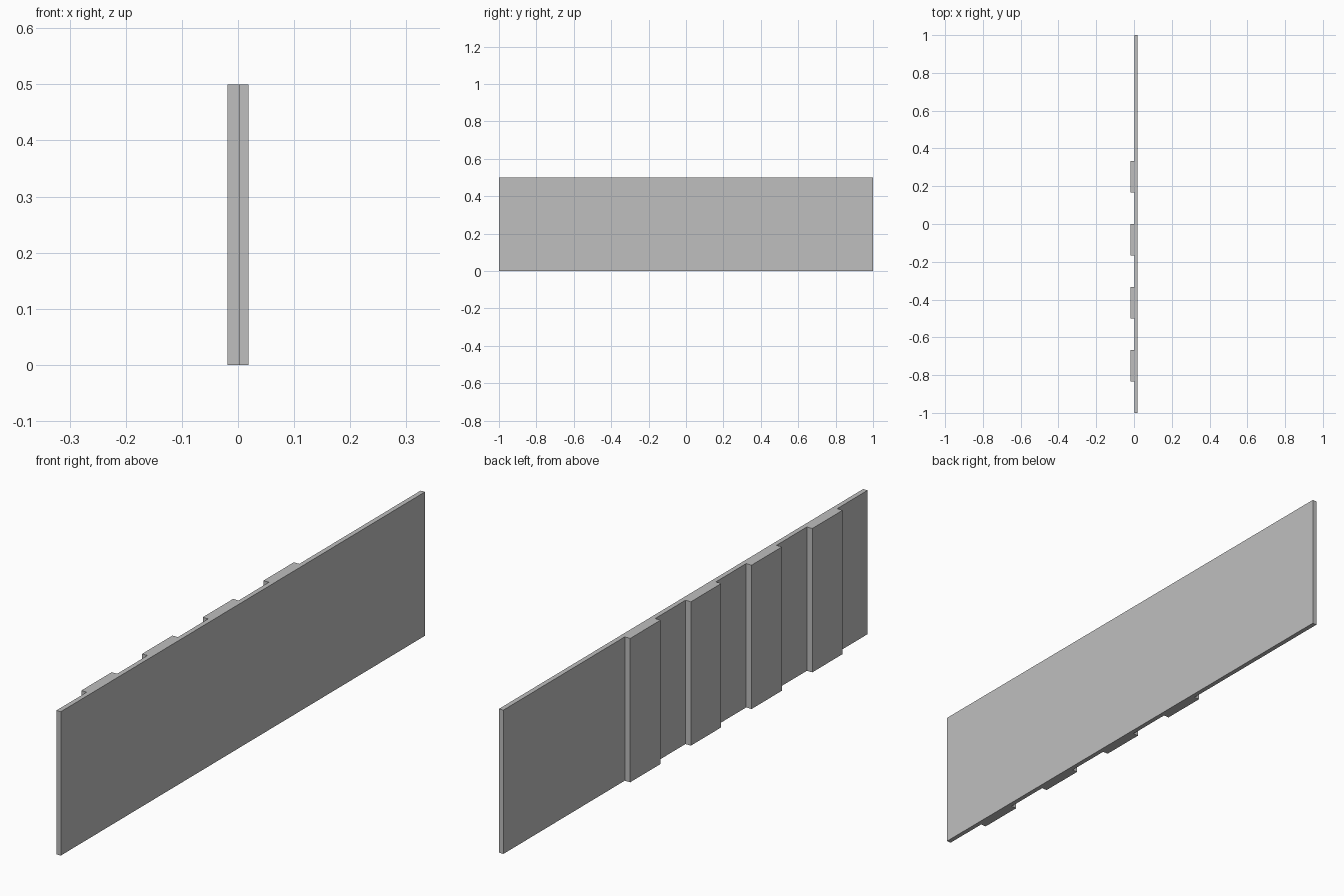
import bpy

if "Cube" in bpy.data.objects:
    bpy.data.objects.remove(bpy.data.objects["Cube"], do_unlink=True)

LENGTH, HEIGHT = 2.0, 0.5
PANEL_T, RIB_T = 1 / 60, 1 / 48
HALF = (PANEL_T + RIB_T) / 2
SEAM = HALF - PANEL_T
PITCH = LENGTH / 6

grey = bpy.data.materials.new("light_grey")
grey.use_nodes = True
colour = (0.52, 0.52, 0.52, 1)
grey.diffuse_color = colour
grey.node_tree.nodes["Principled BSDF"].inputs["Base Color"].default_value = colour


def profile_prism(name, outline):
    """Extrude a plan outline straight up to the full height."""
    count = len(outline)
    verts = [(x, y, z) for z in (0, HEIGHT) for x, y in outline]
    sides = [(i, (i + 1) % count, (i + 1) % count + count, i + count)
             for i in range(count)]
    caps = [tuple(reversed(range(count))), tuple(range(count, 2 * count))]
    mesh = bpy.data.meshes.new(name)
    mesh.from_pydata(verts, [], sides + caps)
    mesh.materials.append(grey)
    obj = bpy.data.objects.new(name, mesh)
    bpy.context.collection.objects.link(obj)
    return obj


# Flat panel and evenly spaced ribs in one plan outline, counter-clockwise
outline = [(HALF, -LENGTH / 2), (HALF, LENGTH / 2), (SEAM, LENGTH / 2)]
for i in range(4):
    top = PITCH * (1 - i)
    bottom = top - PITCH / 2
    outline += [(SEAM, top), (-HALF, top), (-HALF, bottom), (SEAM, bottom)]
outline.append((SEAM, -LENGTH / 2))

profile_prism("ribbed_panel", outline)
